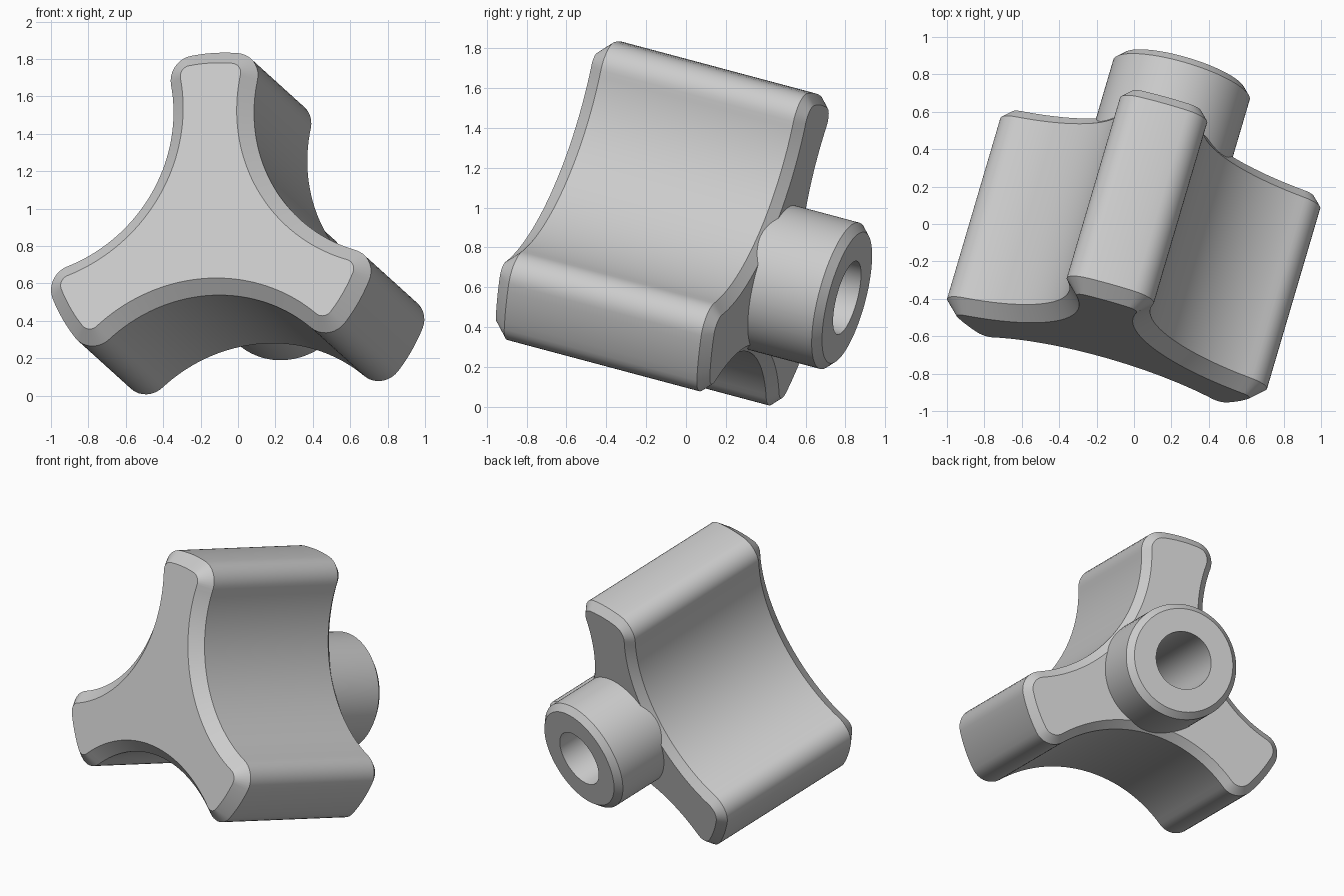
import bpy, bmesh, math
from mathutils import Vector, Matrix

if "Cube" in bpy.data.objects:
    bpy.data.objects.remove(bpy.data.objects["Cube"])

# Three-lobed outline: scallop circle, rounded lobe corner, lobe end
SCALLOP_DIST, SCALLOP_R = 1.24, 0.85
TIP_R, CORNER_R = 0.95, 0.13
BORE_R, HUB_R = 0.19, 0.38

# Tilted frame: local z runs along the knob axis, local y along the top lobe
axis = Vector((0.295, 1, -0.267)).normalized()
lobe = Vector((-0.055, 0, 0.965))
lobe = (lobe - axis * lobe.dot(axis)).normalized()
frame = Matrix((lobe.cross(axis), lobe, axis)).transposed().to_4x4()
frame.translation = (-0.16, -0.632, 0.932)

grey = bpy.data.materials.new("light_grey")
grey.use_nodes = True
grey.diffuse_color = (0.6, 0.6, 0.6, 1)
grey.node_tree.nodes["Principled BSDF"].inputs["Base Color"].default_value = (0.6, 0.6, 0.6, 1)


def polar(radius, angle):
    return Vector((radius * math.cos(angle), radius * math.sin(angle)))


def arc(centre, radius, start, end, steps):
    return [centre + polar(radius, start + (end - start) * i / steps) for i in range(steps)]


def outline(inset):
    """Knob outline moved inward by inset, counter-clockwise."""
    scallop = polar(SCALLOP_DIST, math.radians(30))
    reach = TIP_R - CORNER_R
    cos_a = (SCALLOP_DIST**2 + reach**2 - (SCALLOP_R + CORNER_R)**2) / (2 * SCALLOP_DIST * reach)
    corner_angle = math.radians(30) + math.acos(cos_a)
    corner = polar(reach, corner_angle)
    to_corner = corner - scallop
    tangent = math.atan2(to_corner.y, to_corner.x)
    half = arc(scallop, SCALLOP_R + inset, math.radians(210), tangent, 18)
    half += arc(corner, CORNER_R - inset, tangent - math.pi, corner_angle, 9)
    half += arc(Vector((0, 0)), TIP_R - inset, corner_angle, math.pi / 2, 3)
    half.append(Vector((0, TIP_R - inset)))
    third = half + [Vector((-p.x, p.y)) for p in half[-2:0:-1]]
    return [Matrix.Rotation(k * math.tau / 3, 2) @ p for k in range(3) for p in third]


def circle(radius):
    return [p.normalized() * radius for p in outline(0)]


def loft(name, sections, closed_loop=False):
    """Bridge equal-sized sections; cap both ends or join last to first."""
    bm = bmesh.new()
    rings = [[bm.verts.new((p.x, p.y, z)) for p in pts] for z, pts in sections]
    pairs = list(zip(rings, rings[1:]))
    if closed_loop:
        pairs.append((rings[-1], rings[0]))
    else:
        bm.faces.new(rings[0])
        bm.faces.new(rings[-1])
    for a, b in pairs:
        for i in range(len(a)):
            bm.faces.new((a[i - 1], a[i], b[i], b[i - 1]))
    bmesh.ops.recalc_face_normals(bm, faces=bm.faces)
    mesh = bpy.data.meshes.new(name)
    bm.to_mesh(mesh)
    bm.free()
    mesh.materials.append(grey)
    obj = bpy.data.objects.new(name, mesh)
    bpy.context.collection.objects.link(obj)
    obj.matrix_world = frame
    bpy.ops.object.select_all(action="DESELECT")
    obj.select_set(True)
    bpy.context.view_layer.objects.active = obj
    bpy.ops.object.shade_smooth_by_angle(angle=math.radians(30))


# Grip body with chamfered rims and the blind bore
loft("knob_grip", [
    (0, outline(0.075)),
    (0.075, outline(0)),
    (1.115, outline(0)),
    (1.165, outline(0.05)),
    (1.165, circle(BORE_R)),
    (0.5, circle(BORE_R)),
])

# Hub collar behind the grip
loft("hub_collar", [
    (1.08, circle(HUB_R)),
    (1.51, circle(HUB_R)),
    (1.55, circle(HUB_R - 0.04)),
    (1.55, circle(BORE_R)),
    (1.165, circle(BORE_R)),
], closed_loop=True)
